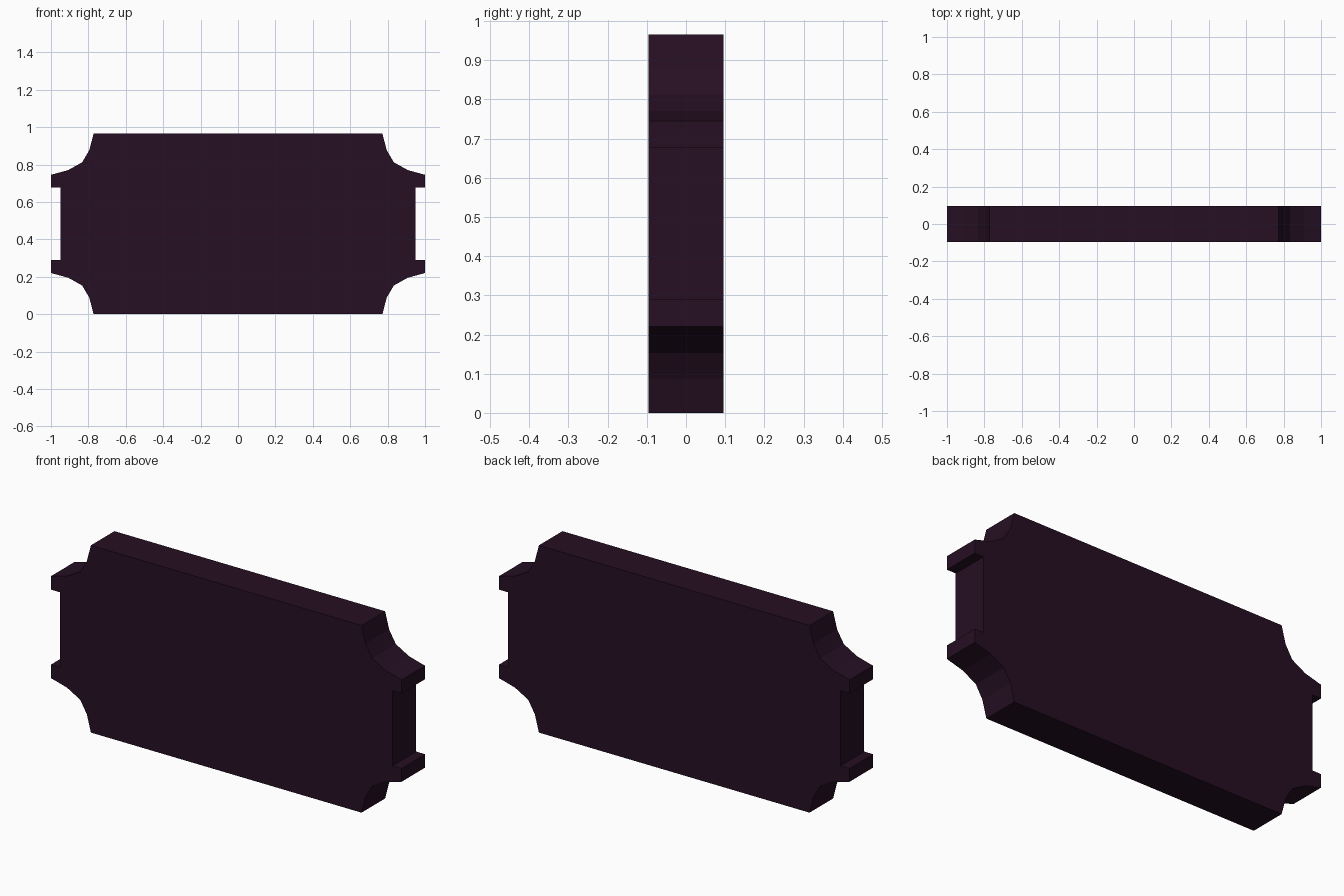
import bpy, bmesh
from mathutils import Vector

if "Cube" in bpy.data.objects:
    bpy.data.objects.remove(bpy.data.objects["Cube"])

HEIGHT = 0.965
HALF_DEPTH = 0.096

# Dark plum material
plum = bpy.data.materials.new("dark plum")
plum.diffuse_color = (0.019, 0.0048, 0.0165, 1.0)
plum.use_nodes = True
plum.node_tree.nodes["Principled BSDF"].inputs["Base Color"].default_value = plum.diffuse_color

# Upper right quarter of the outline: scooped corner, prong, end notch
quarter = [(0.772, HEIGHT), (0.795, 0.877), (0.833, 0.812),
           (0.908, 0.77), (1.0, 0.745), (1.0, 0.676), (0.949, 0.676)]
right = quarter + [(x, HEIGHT - z) for x, z in reversed(quarter)]
outline = right + [(-x, z) for x, z in reversed(right)]

# Ticket-shaped plaque: outline extruded through its thickness
bm = bmesh.new()
front = bm.faces.new([bm.verts.new((x, -HALF_DEPTH, z)) for x, z in outline])
res = bmesh.ops.extrude_face_region(bm, geom=[front], use_keep_orig=True)
verts = [g for g in res["geom"] if isinstance(g, bmesh.types.BMVert)]
bmesh.ops.translate(bm, verts=verts, vec=Vector((0, 2 * HALF_DEPTH, 0)))
bmesh.ops.recalc_face_normals(bm, faces=bm.faces)

mesh = bpy.data.meshes.new("plaque")
bm.to_mesh(mesh)
bm.free()
mesh.materials.append(plum)
plaque = bpy.data.objects.new("plaque", mesh)
bpy.context.collection.objects.link(plaque)
